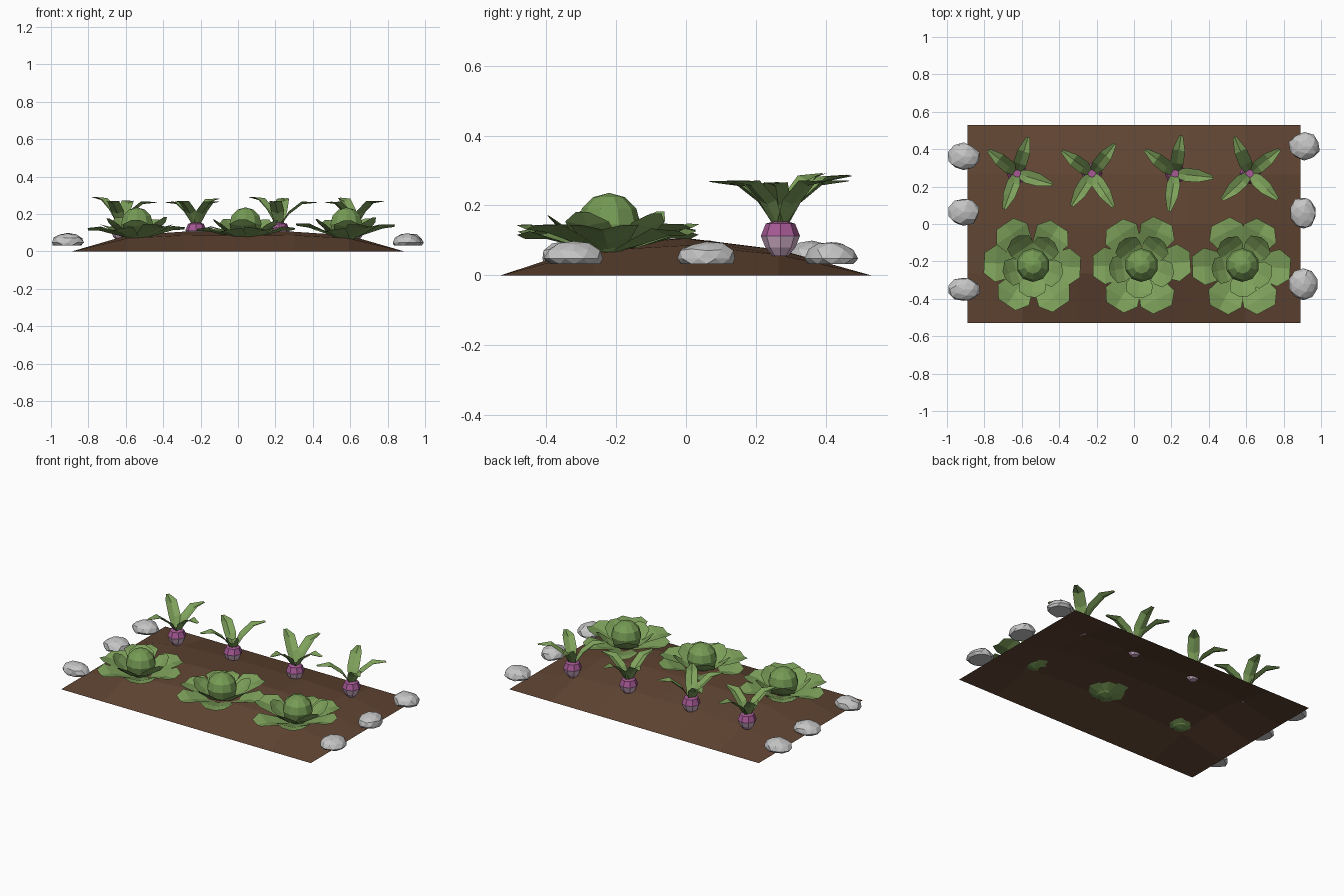
import bpy, bmesh, math, random
from mathutils import Vector, Matrix

if "Cube" in bpy.data.objects:
    bpy.data.objects.remove(bpy.data.objects["Cube"])

random.seed(4)


def material(name, rgb):
    m = bpy.data.materials.new(name)
    m.diffuse_color = (*rgb, 1)
    m.use_nodes = True
    m.node_tree.nodes["Principled BSDF"].inputs["Base Color"].default_value = m.diffuse_color
    return m


SOIL = material("soil brown", (0.12, 0.06, 0.033))
LEAF = material("leaf green", (0.21, 0.36, 0.105))
HEAD = material("cabbage green", (0.18, 0.33, 0.09))
PURPLE = material("turnip purple", (0.38, 0.10, 0.30))
PALE = material("turnip pale pink", (0.66, 0.44, 0.60))
STONE = material("stone grey", (0.56, 0.56, 0.56))


def finish(bm, name, mats, loc=(0, 0, 0)):
    me = bpy.data.meshes.new(name)
    bm.to_mesh(me)
    bm.free()
    for m in mats:
        me.materials.append(m)
    ob = bpy.data.objects.new(name, me)
    ob.location = loc
    bpy.context.collection.objects.link(ob)
    return ob


def add_leaf(bm, rows, angle, scale=1.0, lift=0.0):
    """Leaf sheet: rows of (radius, height, half width, edge raise)."""
    rot = Matrix.Rotation(angle, 3, 'Z')
    grid = []
    for i, (r, z, w, up) in enumerate(rows):
        z += lift * i / (len(rows) - 1)
        grid.append([bm.verts.new(rot @ Vector((r * scale, y, zz)))
                     for y, zz in ((w, z + up), (0, z), (-w, z + up))])
    for a, b in zip(grid, grid[1:]):
        bm.faces.new((a[1], b[1], b[0], a[0]))
        bm.faces.new((a[2], b[2], b[1], a[1]))


# Soil mound: open sheet, 6 x 4 cells
bm = bmesh.new()
ys = [(-0.53, 0), (-0.265, 0.82), (0, 1), (0.265, 0.69), (0.53, 0)]
grid = []
for i in range(7):
    t = i / 3 - 1
    grid.append([bm.verts.new((0.89 * t, y, 0.107 * (1 - t ** 4) * h)) for y, h in ys])
for a, b in zip(grid, grid[1:]):
    for j in range(4):
        bm.faces.new((a[j], b[j], b[j + 1], a[j + 1]))
finish(bm, "soil_mound", [SOIL])

# Cabbages: round head, inner upright leaves, outer spreading leaves
OUTER = [(0.02, 0.065, 0.03, 0.0), (0.11, 0.088, 0.07, 0.012),
         (0.20, 0.112, 0.10, 0.022), (0.265, 0.115, 0.055, 0.012)]
INNER = [(0.03, 0.075, 0.03, 0.0), (0.10, 0.105, 0.07, 0.012),
         (0.145, 0.145, 0.07, 0.012), (0.175, 0.185, 0.022, 0.0)]
for n, x in enumerate((-0.54, 0.04, 0.58)):
    loc = (x, -0.22, 0)
    bm = bmesh.new()
    for k in range(6):
        add_leaf(bm, OUTER, math.radians(60 * k + random.uniform(-5, 5)),
                 random.uniform(0.95, 1.02), random.uniform(-0.012, 0.025))
    finish(bm, f"cabbage_outer_leaves_{n + 1}", [LEAF], loc)
    bm = bmesh.new()
    for k in range(5):
        add_leaf(bm, INNER, math.radians(72 * k + 50 + random.uniform(-6, 6)),
                 random.uniform(0.93, 1.03), random.uniform(-0.02, 0.0))
    finish(bm, f"cabbage_inner_leaves_{n + 1}", [LEAF], loc)
    bm = bmesh.new()
    bmesh.ops.create_uvsphere(bm, u_segments=10, v_segments=6, radius=0.09)
    finish(bm, f"cabbage_head_{n + 1}", [HEAD], (x, -0.22, 0.146))

# Turnips: two-coloured bulb and four arching leaves
BULB = [(0.022, 0.055), (0.043, 0.08), (0.056, 0.113), (0.042, 0.148), (0.018, 0.155)]
TOPS = [(0.012, 0.145, 0.022, 0.004), (0.055, 0.205, 0.036, 0.014),
        (0.125, 0.262, 0.034, 0.014), (0.205, 0.275, 0.010, 0.003)]
TURNIPS = [(-0.625, (73, 141, 250, 343)), (-0.225, (52, 143, 238, 303)),
           (0.22, (81, 142, 261, 354)), (0.62, (39, 113, 223, 317))]
for n, (x, angles) in enumerate(TURNIPS):
    loc = (x, 0.27, 0)
    bm = bmesh.new()
    rings = [[bm.verts.new((r * math.cos(math.tau * k / 8), r * math.sin(math.tau * k / 8), z))
              for k in range(8)] for r, z in BULB]
    for a, b in zip(rings, rings[1:]):
        for k in range(8):
            j = (k + 1) % 8
            bm.faces.new((a[k], a[j], b[j], b[k]))
    bm.faces.new(rings[0][::-1])
    bm.faces.new(rings[-1])
    for f in bm.faces:
        f.material_index = 1 if f.calc_center_median().z < 0.112 else 0
    finish(bm, f"turnip_bulb_{n + 1}", [PURPLE, PALE], loc)
    bm = bmesh.new()
    for a in angles:
        add_leaf(bm, TOPS, math.radians(a), random.uniform(0.96, 1.04),
                 random.uniform(-0.015, 0.015))
    finish(bm, f"turnip_leaves_{n + 1}", [LEAF], loc)

# Edging stones: flattened, jittered, flat-bottomed
STONES = [(-0.91, 0.36, 0.085, 0.072), (-0.91, 0.065, 0.085, 0.075), (-0.91, -0.35, 0.087, 0.065),
          (0.91, 0.415, 0.083, 0.075), (0.905, 0.06, 0.072, 0.085), (0.905, -0.32, 0.078, 0.083)]
for n, (x, y, sx, sy) in enumerate(STONES):
    bm = bmesh.new()
    bmesh.ops.create_icosphere(bm, subdivisions=2, radius=1)
    for v in bm.verts:
        k = random.uniform(0.93, 1.06)
        v.co = Vector((v.co.x * sx * k, v.co.y * sy * k, max(v.co.z * 0.05 * k, -0.015)))
    bmesh.ops.dissolve_limit(bm, angle_limit=math.radians(3), verts=bm.verts, edges=bm.edges)
    finish(bm, f"edging_stone_{n + 1}", [STONE], (x, y, 0.048))
